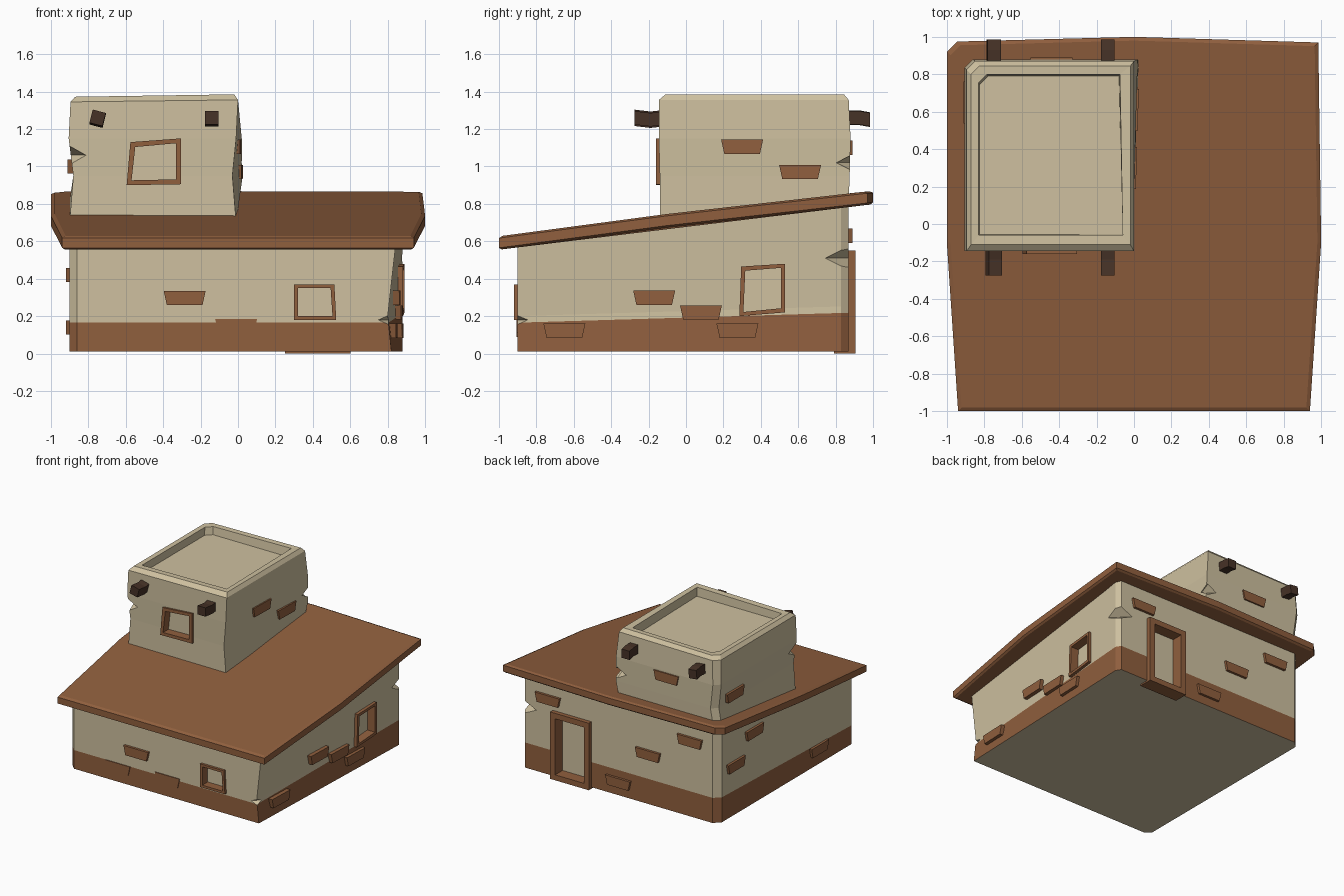
import bpy, bmesh, math
from mathutils import Vector

if "Cube" in bpy.data.objects:
    bpy.data.objects.remove(bpy.data.objects["Cube"])


def material(name, col):
    m = bpy.data.materials.new(name)
    m.diffuse_color = (*col, 1)
    m.use_nodes = True
    m.node_tree.nodes["Principled BSDF"].inputs["Base Color"].default_value = m.diffuse_color
    return m


CREAM = material("cream plaster", (0.62, 0.53, 0.35))
BROWN = material("clay brown", (0.28, 0.115, 0.048))
WOOD = material("dark wood", (0.062, 0.032, 0.020))


def loft(name, rings, mats, bisect=None, paint=None):
    """Closed solid through rings of equal point count, with flat end caps."""
    bm = bmesh.new()
    vs = [[bm.verts.new(p) for p in r] for r in rings]
    n = len(rings[0])
    for a, b in zip(vs, vs[1:]):
        for i in range(n):
            bm.faces.new((a[i], a[(i + 1) % n], b[(i + 1) % n], b[i]))
    bm.faces.new(vs[0])
    last = bm.faces.new(vs[-1])
    if len(mats) > 1 and not paint:
        last.material_index = 1
    bmesh.ops.recalc_face_normals(bm, faces=bm.faces)
    if bisect:
        bmesh.ops.bisect_plane(bm, geom=bm.verts[:] + bm.edges[:] + bm.faces[:],
                               plane_co=bisect[0], plane_no=bisect[1])
    if paint:
        for f in bm.faces:
            f.material_index = paint(f)
    me = bpy.data.meshes.new(name)
    bm.to_mesh(me)
    bm.free()
    for m in mats:
        me.materials.append(m)
    ob = bpy.data.objects.new(name, me)
    bpy.context.collection.objects.link(ob)
    return ob


def cut(ob, cutter):
    """Subtract the cutter, bake the result and drop the cutter."""
    mod = ob.modifiers.new("cut", 'BOOLEAN')
    mod.operation, mod.solver, mod.object = 'DIFFERENCE', 'EXACT', cutter
    dg = bpy.context.evaluated_depsgraph_get()
    me = bpy.data.meshes.new_from_object(ob.evaluated_get(dg))
    ob.modifiers.clear()
    ob.data = me
    bpy.data.objects.remove(cutter)


def chip(ob, x, y, z, r, h):
    """Chipped corner: an octahedral bite."""
    ring = [(x + r, y, z), (x, y + r, z), (x - r, y, z), (x, y - r, z)]
    tip = lambda s: [(x + (px - x) * .02, y + (py - y) * .02, z + s * h) for px, py, _ in ring]
    cut(ob, loft("chip_cutter", [tip(-1), ring, tip(1)], [CREAM]))


# Wall frames: (along wall, height, outward distance) -> world
WALL = {
    "front": lambda u, v, d: (u, -0.90 - d, v),
    "back": lambda u, v, d: (u, 0.87 + d, v),
    "left": lambda u, v, d: (-0.90 - d, u, v),
    "right": lambda u, v, d: (0.82 + 0.035 * (u + 0.9) + d, u, v),
    "tower_front": lambda u, v, d: (u, -0.14 - d, v),
    "tower_back": lambda u, v, d: (u, 0.87 + d, v),
    "tower_left": lambda u, v, d: (-0.89 - d, u, v),
    "tower_right": lambda u, v, d: (-0.02 + 0.03 * (u + 0.14) + d, u, v),
}


def brick(side, u, v, out=0.02):
    w = WALL[side]
    shape = [(-.095, -.038), (.095, -.038), (.112, .038), (-.112, .038)]
    loft(side + "_brick", [[w(u + a, v + b, d) for a, b in shape] for d in (-.03, out)], [BROWN])


def opening(name, ob, side, quad, border, out=0.02, depth=0.05):
    """Brown frame with a recessed cream pane, let into the wall."""
    w = WALL[side]
    sign = [(1, 1), (-1, 1), (-1, -1), (1, -1)]
    inset = lambda b: [(u + s * b, v + t * b) for (u, v), (s, t) in zip(quad, sign)]
    put = lambda q, d: [w(u, v, d) for u, v in q]
    inner, mid = inset(border), inset(border / 2)
    cut(ob, loft("opening_cutter", [put(mid, -depth - .005), put(mid, .1)], [CREAM]))
    loft(name, [put(quad, -depth - .02), put(quad, out), put(inner, out), put(inner, -depth)],
         [BROWN, CREAM])


# House body with a sloping brown base band
def body_ring(xr, z):
    pts = [(-.86, -.9), (xr, -.9), (.88, .83), (.855, .87), (-.85, .87), (-.9, .82), (-.9, -.86)]
    return [(x, y, z(y)) for x, y in pts]


band = lambda y: 0.165 + 0.03 * (y + 0.9)
body = loft("house_body",
            [body_ring(.82, lambda y: .012), body_ring(.80, lambda y: .2 + .03 * (y + .9)),
             body_ring(.845, lambda y: .59 + .12 * (y + 1))],
            [CREAM, BROWN], ((0, -.9, .165), Vector((0, -.03, 1))),
            lambda f: int(f.calc_center_median().z < band(f.calc_center_median().y)
                          and f.normal.z > -.9))
chip(body, .88, .87, .51, .13, .06)
chip(body, .82, -.91, .18, .08, .035)

# Sloping slab roof with softened rim
outline = [(-.94, -1), (.94, -1), (1, -.1), (.985, .97), (0, 1), (-.945, .975), (-1, .92), (-1, -.1)]


def roof_ring(s, drop):
    return [(x * s, y * s, .627 + .1215 * (y * s + 1) + .01 * (1 - y * y) - drop) for x, y in outline]


loft("roof_slab", [roof_ring(.985, .072), roof_ring(1, .062), roof_ring(1, .01), roof_ring(.98, 0)],
     [BROWN])


# Tower with parapet and sunken top
def tower_ring(xl, xrf, xrb, y0, y1, z, slope=0.0, c=.045, tilt=0.0):
    pts = [(xl, y0), (xrf, y0), (xrb, y1), (xl + c, y1), (xl, y1 - c)]
    return [(x, y, z + slope * (y - y0) + tilt * (x + .9)) for x, y in pts]


tower = loft("tower", [
    tower_ring(-.90, -.01, .00, -.14, .87, .70, .12),
    tower_ring(-.88, -.03, .025, -.14, .875, .95),
    tower_ring(-.905, -.01, .02, -.145, .88, 1.15),
    tower_ring(-.895, .00, .00, -.145, .87, 1.345, tilt=.012),
    tower_ring(-.87, -.02, -.02, -.11, .845, 1.372, tilt=.015),
    tower_ring(-.83, -.06, -.075, -.06, .80, 1.37, tilt=.015),
    tower_ring(-.825, -.06, -.08, -.055, .79, 1.31)], [CREAM])
chip(tower, .01, .88, 1.02, .085, .045)
chip(tower, -.90, -.14, 1.06, .09, .05)

# Windows and door
opening("front_window", body, "front", [(.30, .18), (.525, .18), (.515, .37), (.30, .37)], .02)
opening("right_window", body, "right", [(.285, .20), (.53, .22), (.53, .48), (.295, .465)], .022)
opening("back_door", body, "back", [(.25, 0), (.60, 0), (.60, .55), (.25, .55)], .045, .035, .06)
opening("tower_window", tower, "tower_front",
        [(-.595, .90), (-.305, .905), (-.305, 1.15), (-.575, 1.13)], .026)

# Exposed bricks on every wall
for side, spots in {
    "front": [(-.285, .297), (-.46, .127), (-.01, .147)],
    "right": [(-.17, .298), (.08, .22), (.275, .122), (-.65, .122)],
    "back": [(.64, .63), (-.27, .42), (-.65, .63), (0, .12)],
    "left": [(.41, .60), (.65, .42), (-.43, .14)],
    "tower_right": [(.30, 1.105), (.61, .97)],
    "tower_back": [(-.44, 1.10)],
    "tower_left": [(.65, 1.0)],
}.items():
    for u, v in spots:
        out = .006 if side == "front" and v < .2 else .02
        brick(side, u, v, out)


# Roof beam ends poking out of the tower
def beam(name, x, z, stations, roll):
    rings = []
    for y, dz in stations:
        ring = []
        for a, b in [(-.036, -.036), (.036, -.036), (.036, .036), (-.036, .036)]:
            ca, sa = math.cos(roll), math.sin(roll)
            ring.append((x + a * ca - b * sa, y, z + dz + a * sa + b * ca))
        rings.append(ring)
    loft(name, rings, [WOOD])


for x, roll in ((-.75, -.25), (-.14, 0)):
    beam("front_beam", x, 1.25, [(-.10, .01), (-.19, 0), (-.275, .01)], roll)
    beam("back_beam", x, 1.255, [(.83, .005), (.93, .005), (.985, -.005)], roll * .4)
